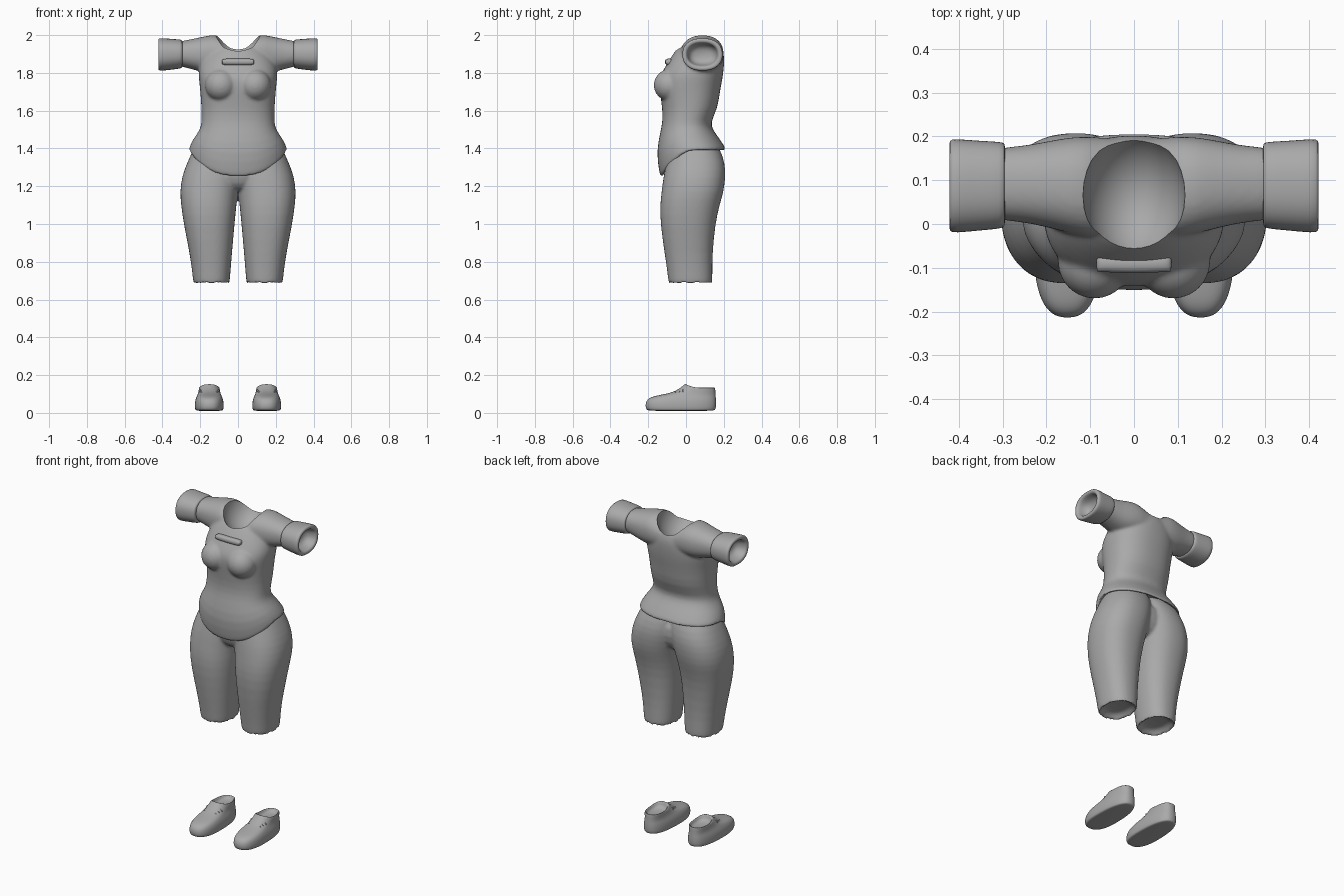
import bpy
import bmesh
from math import cos, sin, pi, copysign
from mathutils import Matrix, Vector

default_cube = bpy.data.objects.get("Cube")
if default_cube:
    bpy.data.objects.remove(default_cube, do_unlink=True)

GREY = (0.4, 0.4, 0.4, 1.0)
cloth = bpy.data.materials.new("plain_grey")
cloth.use_nodes = True
cloth.diffuse_color = GREY
cloth.node_tree.nodes["Principled BSDF"].inputs["Base Color"].default_value = GREY


def power(value, exponent):
    return copysign(abs(value) ** exponent, value)


def ring(u0, u1, v0, v1, w, drop=0.0, square=2.3, taper=0.0, sides=32):
    """Rounded section between u0..u1 and v0..v1 at height w; drop lowers its front."""
    points = []
    for i in range(sides):
        c, s = cos(2 * pi * i / sides), sin(2 * pi * i / sides)
        c, s2 = power(c, 2 / square), power(s, 2 / square)
        u = (u0 + u1) / 2 + (u1 - u0) / 2 * c * (1 - taper * s2)
        v = (v0 + v1) / 2 + (v1 - v0) / 2 * s2
        points.append(Vector((u, v, w - drop * max(0, -s) ** 1.5)))
    return points


def loft(bm, rings, sideways=False, flip=1):
    """Skin a closed solid over rings, stacked along z, or along x when sideways."""
    rows = []
    for points in rings:
        if sideways:
            points = [p.zxy for p in points]
        rows.append([bm.verts.new((p.x * flip, p.y, p.z)) for p in points])
    for low, high in zip(rows, rows[1:]):
        for i in range(len(low)):
            j = (i + 1) % len(low)
            bm.faces.new((low[i], low[j], high[j], high[i]))
    bm.faces.new(rows[0][::-1])
    bm.faces.new(rows[-1])


def ball(bm, place, radii):
    matrix = Matrix.Translation(place) @ Matrix.Diagonal((*radii, 1))
    bmesh.ops.create_uvsphere(bm, u_segments=32, v_segments=20, radius=1, matrix=matrix)


def finish(name, bm):
    bmesh.ops.recalc_face_normals(bm, faces=bm.faces[:])
    mesh = bpy.data.meshes.new(name)
    bm.to_mesh(mesh)
    bm.free()
    mesh.materials.append(cloth)
    obj = bpy.data.objects.new(name, mesh)
    bpy.context.collection.objects.link(obj)
    return obj


def subdivide(obj, levels):
    mod = obj.modifiers.new("subdivide", 'SUBSURF')
    mod.levels = mod.render_levels = levels


def fuse(obj, repeat):
    """Merge overlapping solids into one soft surface."""
    remesh = obj.modifiers.new("fuse", 'REMESH')
    remesh.mode = 'VOXEL'
    remesh.voxel_size = 0.008
    relax = obj.modifiers.new("relax", 'SMOOTH')
    relax.factor = 0.5
    relax.iterations = repeat


def bake(obj, angle=45):
    bpy.ops.object.select_all(action='DESELECT')
    obj.select_set(True)
    bpy.context.view_layer.objects.active = obj
    bpy.ops.object.convert(target='MESH')
    bpy.ops.object.shade_smooth_by_angle(angle=angle * pi / 180)


# Shirt body: half width, front, back, height, front drop of the hem
bm = bmesh.new()
body = [
    (0.20, -0.07, 0.15, 1.44, 0.0),
    (0.235, -0.11, 0.185, 1.41, 0.12),
    (0.245, -0.12, 0.195, 1.39, 0.14),
    (0.262, -0.135, 0.213, 1.39, 0.142),
    (0.26, -0.142, 0.208, 1.405, 0.135),
    (0.24, -0.158, 0.18, 1.45, 0.07),
    (0.20, -0.138, 0.14, 1.50, 0.02),
    (0.193, -0.124, 0.13, 1.54, 0.0),
    (0.194, -0.125, 0.168, 1.61, 0.0),
    (0.20, -0.14, 0.18, 1.70, 0.0),
    (0.207, -0.145, 0.192, 1.76, 0.0),
    (0.21, -0.13, 0.198, 1.80, 0.0),
    (0.20, -0.10, 0.203, 1.85, 0.0),
    (0.17, -0.07, 0.203, 1.90, 0.0),
    (0.13, -0.035, 0.185, 1.945, 0.0),
    (0.08, 0.0, 0.15, 1.965, 0.0),
]
loft(bm, [ring(-w, w, f, b, z, d) for w, f, b, z, d in body])

# Shoulders and sleeves: distance from middle, front, back, bottom, top
arm = [
    (0.34, 0.012, 0.172, 1.84, 1.962),
    (0.29, 0.008, 0.175, 1.832, 1.97),
    (0.23, 0.0, 0.182, 1.815, 1.982),
    (0.17, -0.015, 0.195, 1.80, 1.995),
    (0.115, -0.03, 0.202, 1.80, 2.006),
    (0.05, -0.035, 0.195, 1.80, 1.97),
]
spans = [(-x, *rest) for x, *rest in arm] + arm[::-1]
loft(bm, [ring(f, b, low, top, x) for x, f, b, low, top in spans], sideways=True)

# Bust
for side in (-1, 1):
    ball(bm, (side * 0.09, -0.085, 1.735), (0.085, 0.086, 0.085))
shirt = finish("shirt", bm)
subdivide(shirt, 1)
fuse(shirt, 7)

# Neckline hollow
bm = bmesh.new()
ball(bm, (0, 0.065, 2.005), (0.117, 0.15, 0.15))
neck_cutter = finish("neck_cutter", bm)
neck_cutter.hide_render = True
cut = shirt.modifiers.new("neckline", 'BOOLEAN')
cut.object = neck_cutter
cut.operation = 'DIFFERENCE'
bake(shirt)
bpy.data.objects.remove(neck_cutter, do_unlink=True)

# Raised chest bar with a sunken middle
bm = bmesh.new()
bar = [(0.086, 0.008), (0.08, 0.015), (0.065, 0.018), (0.03, 0.018)]
ends = [(-x, r) for x, r in bar] + bar[::-1]
loft(bm, [ring(-0.114 + abs(x) * 0.06, -0.07, 1.858 - r, 1.858 + r, x, sides=16)
          for x, r in ends], sideways=True)
chest_bar = finish("chest_bar", bm)
subdivide(chest_bar, 1)
bake(chest_bar)

# Rolled cuffs with a hollow opening
cuff = [
    (0.294, 0.012, 0.172, 1.845, 1.96),
    (0.295, -0.006, 0.184, 1.828, 1.973),
    (0.302, -0.011, 0.188, 1.823, 1.977),
    (0.35, -0.015, 0.19, 1.817, 1.98),
    (0.41, -0.021, 0.195, 1.81, 1.985),
    (0.422, -0.018, 0.193, 1.813, 1.982),
    (0.422, 0.002, 0.172, 1.832, 1.963),
    (0.41, 0.008, 0.166, 1.838, 1.957),
    (0.37, 0.015, 0.16, 1.845, 1.95),
    (0.35, 0.04, 0.13, 1.87, 1.92),
]
for name, side in (("left_cuff", 1), ("right_cuff", -1)):
    bm = bmesh.new()
    loft(bm, [ring(f, b, low, top, x) for x, f, b, low, top in cuff],
         sideways=True, flip=side)
    obj = finish(name, bm)
    subdivide(obj, 1)
    bake(obj, 60)

# Shorts: each leg as inner, outer, front, back, height
leg = [
    (0.08, 0.20, -0.05, 0.10, 0.72),
    (0.06, 0.22, -0.072, 0.122, 0.70),
    (0.05, 0.23, -0.086, 0.134, 0.684),
    (0.044, 0.237, -0.093, 0.14, 0.688),
    (0.04, 0.242, -0.098, 0.14, 0.74),
    (0.032, 0.255, -0.113, 0.14, 0.84),
    (0.018, 0.288, -0.136, 0.155, 1.0),
    (0.008, 0.302, -0.138, 0.178, 1.10),
    (0.0, 0.308, -0.13, 0.20, 1.17),
    (-0.02, 0.298, -0.12, 0.21, 1.25),
    (-0.03, 0.272, -0.105, 0.208, 1.32),
    (-0.04, 0.235, -0.09, 0.18, 1.40),
    (-0.04, 0.20, -0.07, 0.14, 1.46),
]
bm = bmesh.new()
for side in (-1, 1):
    loft(bm, [ring(*section) for section in leg], flip=side)
# Front and seat between the legs
pelvis = [(0.06, -0.06, 0.10, 1.17), (0.13, -0.105, 0.16, 1.21),
          (0.19, -0.12, 0.185, 1.28), (0.20, -0.11, 0.175, 1.40)]
loft(bm, [ring(-w, w, f, b, z) for w, f, b, z in pelvis])
shorts = finish("shorts", bm)
subdivide(shorts, 1)
fuse(shorts, 6)
bake(shorts)

# Shoes: half width, front, back, height, sink of the toe side
shoe = [
    (0.066, -0.195, 0.145, 0.01, 0.0),
    (0.074, -0.21, 0.156, 0.016, 0.0),
    (0.077, -0.216, 0.16, 0.035, 0.0),
    (0.075, -0.212, 0.16, 0.065, 0.0),
    (0.067, -0.185, 0.158, 0.086, 0.0),
    (0.061, -0.12, 0.157, 0.098, 0.0),
    (0.057, -0.06, 0.156, 0.112, 0.0),
    (0.055, -0.02, 0.155, 0.128, -0.012),
    (0.053, -0.006, 0.153, 0.134, -0.02),
    (0.045, 0.004, 0.145, 0.133, -0.018),
    (0.04, 0.012, 0.138, 0.11, 0.0),
]
for name, side in (("left", 1), ("right", -1)):
    bm = bmesh.new()
    loft(bm, [ring(0.152 - w, 0.152 + w, f, b, z, d, 2.5, 0.07)
              for w, f, b, z, d in shoe], flip=side)
    obj = finish(name + "_shoe", bm)
    subdivide(obj, 2)
    bake(obj, 60)
    # Short lace loops on both flanks of the tongue
    bm = bmesh.new()
    for flank in (-1, 1):
        for step in range(3):
            place = (side * 0.152 + flank * (0.036 + 0.004 * step),
                     -0.055 + 0.02 * step, 0.1 + 0.006 * step)
            ball(bm, place, (0.012, 0.004, 0.013))
    bake(finish(name + "_laces", bm))
